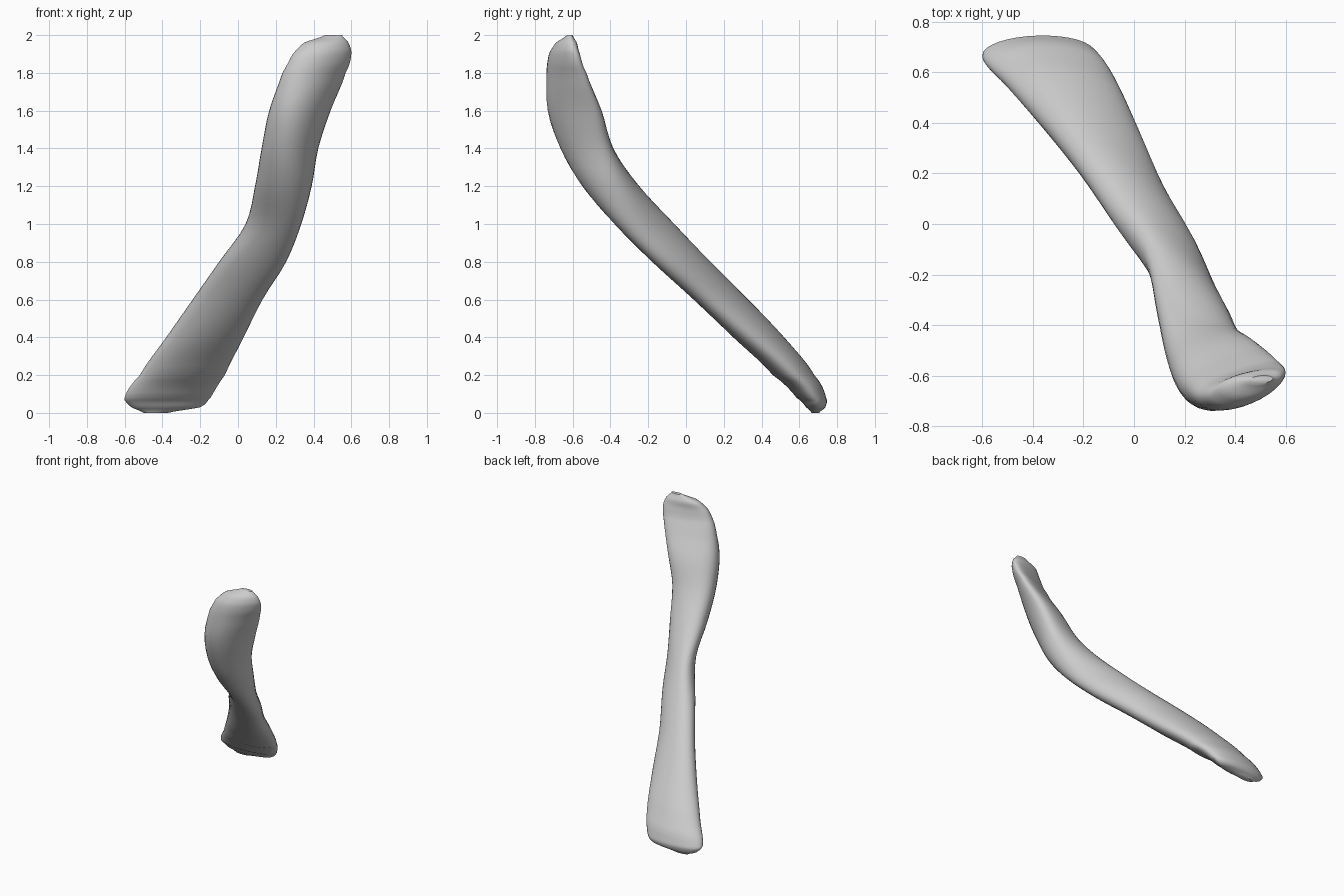
import bpy
import math

cube = bpy.data.objects.get("Cube")
if cube:
    bpy.data.objects.remove(cube, do_unlink=True)

SIDES = 32
STEPS = 4

# Level slices: height, x min, x max, y min, y max, skew, hollow
SLICES = [
    (0, -.5, -.37, .665, .705, 0, 0),
    (.03, -.565, -.2, .635, .738, .1, 0),
    (.08, -.6, -.145, .585, .742, .05, 0),
    (.2, -.52, -.07, .46, .68, -.15, 0),
    (.4, -.38, .03, .25, .52, -.4, 0),
    (.6, -.24, .13, .04, .33, -.58, 0),
    (.8, -.1, .255, -.18, .13, -.62, 0),
    (1, .04, .335, -.385, -.07, -.6, .02),
    (1.2, .09, .39, -.55, -.25, -.25, .03),
    (1.4, .125, .425, -.665, -.385, .1, .04),
    (1.6, .165, .49, -.735, -.455, .35, .04),
    (1.8, .235, .57, -.745, -.54, .55, .03),
    (1.9, .29, .6, -.73, -.57, .55, .02),
    (1.96, .35, .585, -.69, -.58, .4, .01),
    (2, .46, .55, -.63, -.6, .2, 0),
]


def blend(a, b, c, d, t):
    """Smooth curve through b and c, with a and d as neighbours."""
    slope_b, slope_c = (c - a) / 2, (d - b) / 2
    rise = c - b
    return b + t * (slope_b + t * (3 * rise - 2 * slope_b - slope_c
                    + t * (slope_b + slope_c - 2 * rise)))


def refine(slices):
    """Insert smooth slices between the given ones."""
    result = []
    last = len(slices) - 1
    for i in range(last):
        near = [slices[max(0, min(last, i + k))] for k in (-1, 0, 1, 2)]
        for step in range(STEPS):
            t = step / STEPS
            row = [blend(*column, t) for column in zip(*near)]
            # Height stays evenly spaced so slices never cross
            row[0] = near[1][0] + t * (near[2][0] - near[1][0])
            result.append(row)
    result.append(slices[last])
    return result


def ring(z, x_min, x_max, y_min, y_max, skew, hollow):
    """Skewed ellipse with its two long ends curled backwards."""
    lean = math.asin(skew)
    points = []
    for i in range(SIDES):
        angle = math.tau * i / SIDES
        x = (x_min + x_max) / 2 + (x_max - x_min) / 2 * math.cos(angle)
        y = (y_min + y_max) / 2 + (y_max - y_min) / 2 * math.sin(angle + lean)
        points.append((x, y + hollow * math.cos(angle) ** 2, z))
    return points


# Loft the shaft through all slices and close both ends
rings = [ring(*row) for row in refine(SLICES)]
vertices = [point for loop in rings for point in loop]
faces = []
for level in range(len(rings) - 1):
    low, high = level * SIDES, (level + 1) * SIDES
    for i in range(SIDES):
        j = (i + 1) % SIDES
        faces.append((low + i, low + j, high + j, high + i))
faces.append(tuple(reversed(range(SIDES))))
faces.append(tuple(range(len(vertices) - SIDES, len(vertices))))

mesh = bpy.data.meshes.new("bone_shaft")
mesh.from_pydata(vertices, [], faces)
mesh.update()
bone = bpy.data.objects.new("bone_shaft", mesh)
bpy.context.collection.objects.link(bone)

# Plain grey surface
grey = bpy.data.materials.new("light_grey")
grey.use_nodes = True
colour = (.6, .6, .6, 1)
grey.diffuse_color = colour
grey.node_tree.nodes["Principled BSDF"].inputs["Base Color"].default_value = colour
mesh.materials.append(grey)

# Smooth shading
bpy.ops.object.select_all(action="DESELECT")
bone.select_set(True)
bpy.context.view_layer.objects.active = bone
bpy.ops.object.shade_smooth_by_angle(angle=math.radians(50))
